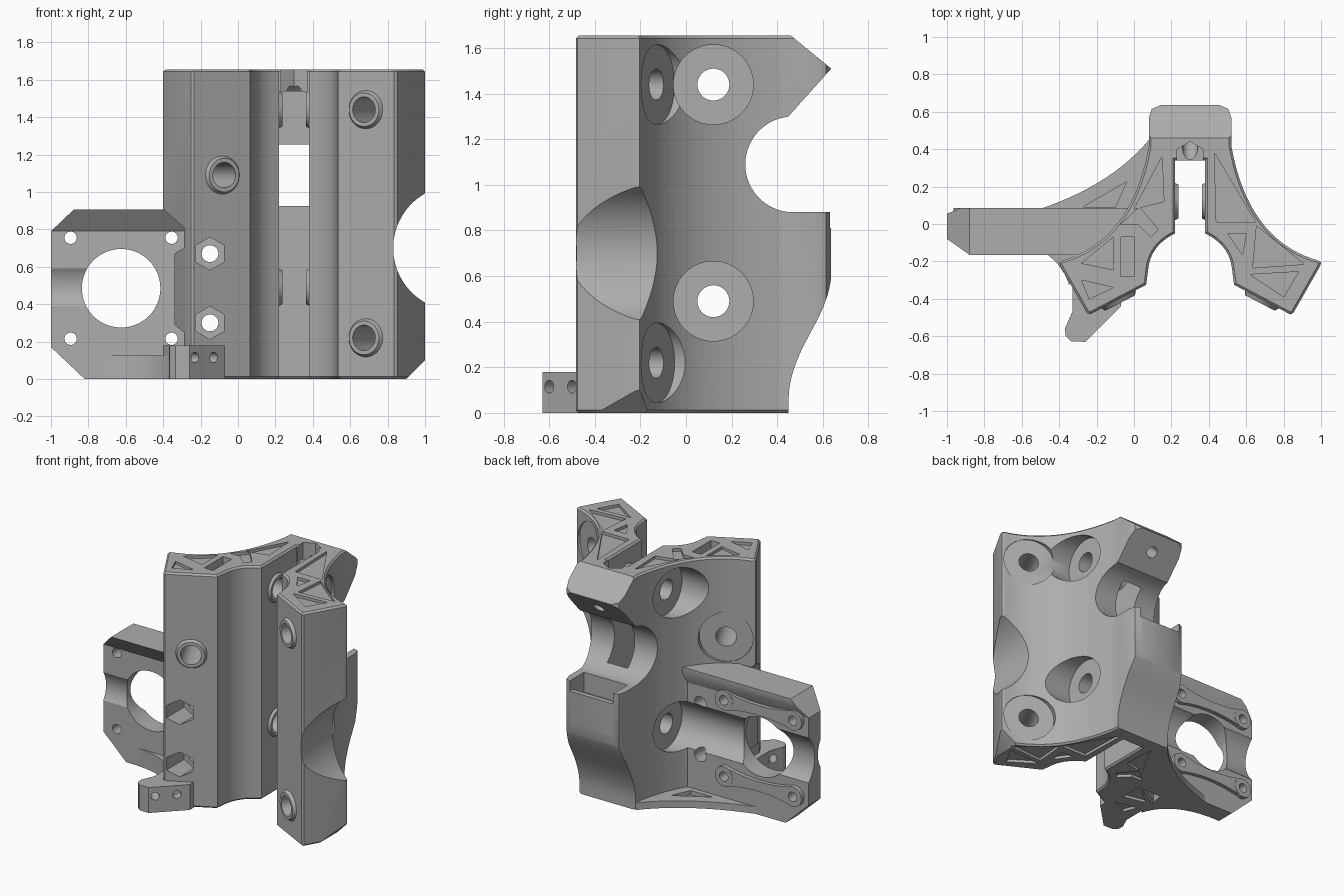
import bpy, bmesh, math
from mathutils import Vector, Matrix

cube = bpy.data.objects.get("Cube")
if cube:
    bpy.data.objects.remove(cube, do_unlink=True)

grey = bpy.data.materials.new("plastic_grey")
grey.use_nodes = True
grey.diffuse_color = (0.42, 0.42, 0.42, 1)
grey.node_tree.nodes["Principled BSDF"].inputs["Base Color"].default_value = (0.42, 0.42, 0.42, 1)


def make(name, bm):
    bmesh.ops.recalc_face_normals(bm, faces=bm.faces)
    me = bpy.data.meshes.new(name)
    bm.to_mesh(me)
    bm.free()
    me.materials.append(grey)
    ob = bpy.data.objects.new(name, me)
    bpy.context.collection.objects.link(ob)
    return ob


def prism(name, pts, axis, a, b, chamfer=0):
    """Extrude a 2D outline along an axis from a to b, optionally chamfering both rims."""
    place = {"x": lambda u, v, w: (w, u, v),
             "y": lambda u, v, w: (u, w, v),
             "z": lambda u, v, w: (u, v, w)}[axis]
    bm = bmesh.new()
    face = bm.faces.new([bm.verts.new(place(u, v, a)) for u, v in pts])
    new = bmesh.ops.extrude_face_region(bm, geom=[face])["geom"]
    shift = Vector(place(0, 0, b - a))
    bmesh.ops.translate(bm, vec=shift, verts=[g for g in new if isinstance(g, bmesh.types.BMVert)])
    if chamfer:
        bmesh.ops.recalc_face_normals(bm, faces=bm.faces)
        rims = [e for e in bm.edges if any(len(f.verts) > 4 for f in e.link_faces)]
        bmesh.ops.bevel(bm, geom=rims, offset=chamfer, segments=1, affect="EDGES")
    return make(name, bm)


def rod(name, p, q, r, sides=48, r2=None):
    """Cylinder or cone between two points."""
    p, q = Vector(p), Vector(q)
    d = q - p
    m = Matrix.Translation((p + q) / 2) @ d.to_track_quat("Z", "Y").to_matrix().to_4x4()
    bm = bmesh.new()
    bmesh.ops.create_cone(bm, cap_ends=True, segments=sides, radius1=r,
                          radius2=r if r2 is None else r2, depth=d.length, matrix=m)
    return make(name, bm)


def cut(cutter, *targets):
    for t in targets:
        mod = t.modifiers.new("cut", "BOOLEAN")
        mod.operation, mod.solver, mod.object = "DIFFERENCE", "EXACT", cutter
        bpy.ops.object.select_all(action="DESELECT")
        bpy.context.view_layer.objects.active = t
        t.select_set(True)
        bpy.ops.object.modifier_apply(modifier=mod.name)
    bpy.data.objects.remove(cutter, do_unlink=True)


def curve(p, c, q, n=14):
    p, c, q = Vector(p), Vector(c), Vector(q)
    return [tuple(p * (1 - t) ** 2 + c * 2 * t * (1 - t) + q * t * t)
            for t in (i / n for i in range(n + 1))]


# Main body: symmetric two-legged plan about MID
MID, TOP = 0.3, 1.655
half = ([(0.16, 0.635), (0.205, 0.615), (0.22, 0.57)]
        + curve((0.22, 0.42), (0.31, -0.09), (0.685, -0.195), 20)
        + [(0.7, -0.205), (0.695, -0.225), (0.552, -0.475), (0.535, -0.483), (0.235, -0.325)]
        + curve((0.225, -0.25), (0.215, -0.115), (0.08, -0.05), 12) + [(0.08, 0.34)])
plan = [(MID + d, y) for d, y in half] + [(MID - d, y) for d, y in reversed(half)]
body = prism("main_body", plan, "z", 0, TOP, 0.012)

# Back contour with round saddle and tapered lower block
arc = [(0.47 + 0.21 * math.cos(a), 1.09 + 0.21 * math.sin(a))
       for a in (math.radians(96 + 168 * i / 28) for i in range(29))]
contour = ([(0.46, 1.75), (0.46, TOP), (0.637, 1.51)] + arc + [(0.7, 0.88), (0.7, 0.68)]
           + curve((0.637, 0.6), (0.63, 0.5), (0.55, 0.36), 8)
           + curve((0.54, 0.34), (0.45, 0.18), (0.45, 0.06), 8)
           + [(0.45, -0.1), (0.9, -0.1), (0.9, 1.75)])
cut(prism("back_cut", contour, "x", -0.2, 0.8), body)

# Pocket behind the saddle, with a lowered rear wall
for y0, y1, z in ((0.47, 0.6, 0.74), (0.55, 0.7, 0.81)):
    cut(prism("pocket_cut", [(y0, z), (y1, z), (y1, 0.95), (y0, 0.95)], "x", 0.13, 0.47), body)
cut(prism("notch_cut", [(0.23, 0.3), (0.37, 0.3), (0.37, 0.4), (0.3, 0.44), (0.23, 0.4)],
          "z", 1.54, 1.7), body)
cut(rod("slant_cut", (0.3, 0.63, 1.34), (0.3, 0.36, 1.58), 0.04), body)

# Right leg clearance, bottom corner chamfer, left leg relief
cut(rod("side_cut", (1.165, -0.7, 0.7), (1.165, 0.4, 0.7), 0.335, 96), body)
cut(prism("corner_cut", [(0.86, -0.04), (1.1, -0.04), (1.1, 0.2)], "y", -0.6, 0.3), body)
cut(prism("relief_cut", [(-0.5, 0.91), (-0.4, 0.91), (-0.29, 0.81), (-0.29, 0.7), (-0.34, 0.67),
                         (-0.34, 0.29), (-0.29, 0.25), (-0.29, 0.18), (-0.5, 0.18)],
          "y", -0.6, -0.08), body)

# Motor plate with overhanging top flange
plate = prism("motor_plate", [(-1, 0.17), (-0.82, 0), (0, 0), (0, 0.9), (-0.88, 0.9), (-1, 0.79)],
              "y", -0.08, 0.055)
flange = prism("plate_flange", [(-0.165, 0.905), (0.085, 0.905), (0.085, 0.86),
                                (0.055, 0.79), (-0.08, 0.79)], "x", -1, 0)
cut(prism("flange_cut", [(-1.2, 0.598), (-0.78, 1), (-1.2, 1)], "y", -0.5, 0.5), flange)
cut(rod("motor_cut", (-0.625, -0.3, 0.485), (-0.625, 0.3, 0.485), 0.21, 64), plate)
for y, r in ((-0.23, 0.18), (0.206, 0.22)):
    cut(rod("groove_cut", (-1.1, y, 0.49), (-0.6, y, 0.49), r, 96), plate)

# Raised links around the motor screw holes
for level, z in (("upper", 0.755), ("lower", 0.215)):
    parts = [prism(level + "_link", curve((-0.895, z + 0.07), (-0.625, z), (-0.355, z + 0.07))
                   + curve((-0.355, z - 0.07), (-0.625, z), (-0.895, z - 0.07)),
                   "y", 0.05, 0.083)]
    for side, x in (("outer", -0.895), ("inner", -0.355)):
        parts.append(rod(level + "_" + side + "_pad", (x, 0.05, z), (x, 0.085, z), 0.07))
    for x in (-0.895, -0.355):
        cut(rod("screw_cut", (x, -0.3, z), (x, 0.3, z), 0.033, 24), plate, flange, *parts)

# Webs at the base joining plate and body
back_web = prism("back_web", curve((-0.6, 0.05), (-0.145, 0.18), (0.08, 0.45)) + [(0.1, 0.05)],
                 "z", 0, 0.05)
cut(prism("web_cut", [(-0.275, 0.09), (-0.04, 0.225), (-0.1, 0.09)], "z", 0.02, 0.2), back_web)
front_web = prism("front_web", curve((-0.73, -0.082), (-0.42, -0.1), (-0.345, -0.33))
                  + [(-0.3, -0.07)], "z", 0, 0.125)

# Front foot tab with two small holes
tab = prism("foot_tab", [(-0.33, -0.2), (-0.33, -0.47), (-0.37, -0.56), (-0.365, -0.6),
                         (-0.335, -0.628), (-0.26, -0.63), (-0.07, -0.44), (-0.07, -0.3)],
            "z", 0, 0.18)
for x, y in ((-0.23, -0.6), (-0.13, -0.5)):
    cut(rod("tab_cut", (x + 0.05, y - 0.05, 0.115), (x - 0.2, y + 0.2, 0.115), 0.028, 24), tab)

# Recessed lattice on both ends
lattice = [
    [(0.15, 0.36), (0.16, 0.12), (0, 0.08)],
    [(-0.11, -0.07), (-0.11, -0.245), (-0.28, -0.21)],
    [(-0.28, -0.3), (-0.11, -0.34), (-0.24, -0.4)],
    [(-0.07, 0), (0.03, 0.09), (0.13, -0.03), (0.09, -0.07), (0.02, 0)],
    [(0.43, 0.38), (0.44, 0.01), (0.65, 0.01)],
    [(0.5, -0.05), (0.6, -0.05), (0.58, -0.165)],
    [(0.655, -0.01), (0.91, -0.215), (0.635, -0.235)],
    [(0.62, -0.27), (0.88, -0.255), (0.8, -0.39)]]
for tri in lattice:
    cut(prism("lattice_cut", tri, "z", TOP - 0.02, TOP + 0.1), body)
    cut(prism("lattice_cut", tri, "z", -0.1, 0.02), body, plate, back_web, front_web, tab)
cut(prism("slot_cut", [(-0.07, -0.28), (0, -0.28), (0, -0.07), (-0.07, -0.07)],
          "z", TOP - 0.15, TOP + 0.1), body)

# Cross bolts: bosses in the gap, bores and counterbores outside
for z in (1.44, 0.49):
    for s in (-1, 1):
        def at(d):
            return (MID + s * d, 0.12, z)
        boss = rod("gap_boss", at(0.09), at(0.063), 0.105, r2=0.09)
        cut(rod("bore_cut", at(0.03), at(0.5), 0.07), body, boss)
        targets = [body, plate] if s < 0 else [body]
        cut(rod("counterbore_cut", at(0.23), at(0.9), 0.175, 64), *targets)

# Front bolts, square to each leg's front face
for s, z in ((1, 1.44), (1, 0.22), (-1, 1.09)):
    def along(t):
        return (MID + s * (0.385 + 0.46 * t), -0.4 + 0.89 * t, z)
    boss = rod("front_boss", along(0.01), along(-0.025), 0.11, r2=0.09)
    cut(rod("bore_cut", along(-0.1), along(0.6), 0.068), body, boss)
    cut(rod("counterbore_cut", along(0.303), along(0.8), 0.175, 64), body)

# Hexagonal nut pockets with through holes
for z in (0.67, 0.3):
    cut(rod("nut_cut", (-0.15, -0.7, z), (-0.15, -0.28, z), 0.088, 6), body)
    cut(rod("nut_bore_cut", (-0.15, -0.5, z), (-0.15, 0.3, z), 0.045, 32), body, plate)

bpy.ops.object.select_all(action="DESELECT")
for ob in bpy.context.collection.objects:
    if ob.type == "MESH":
        ob.select_set(True)
        bpy.context.view_layer.objects.active = ob
bpy.ops.object.shade_smooth_by_angle(angle=math.radians(30))
